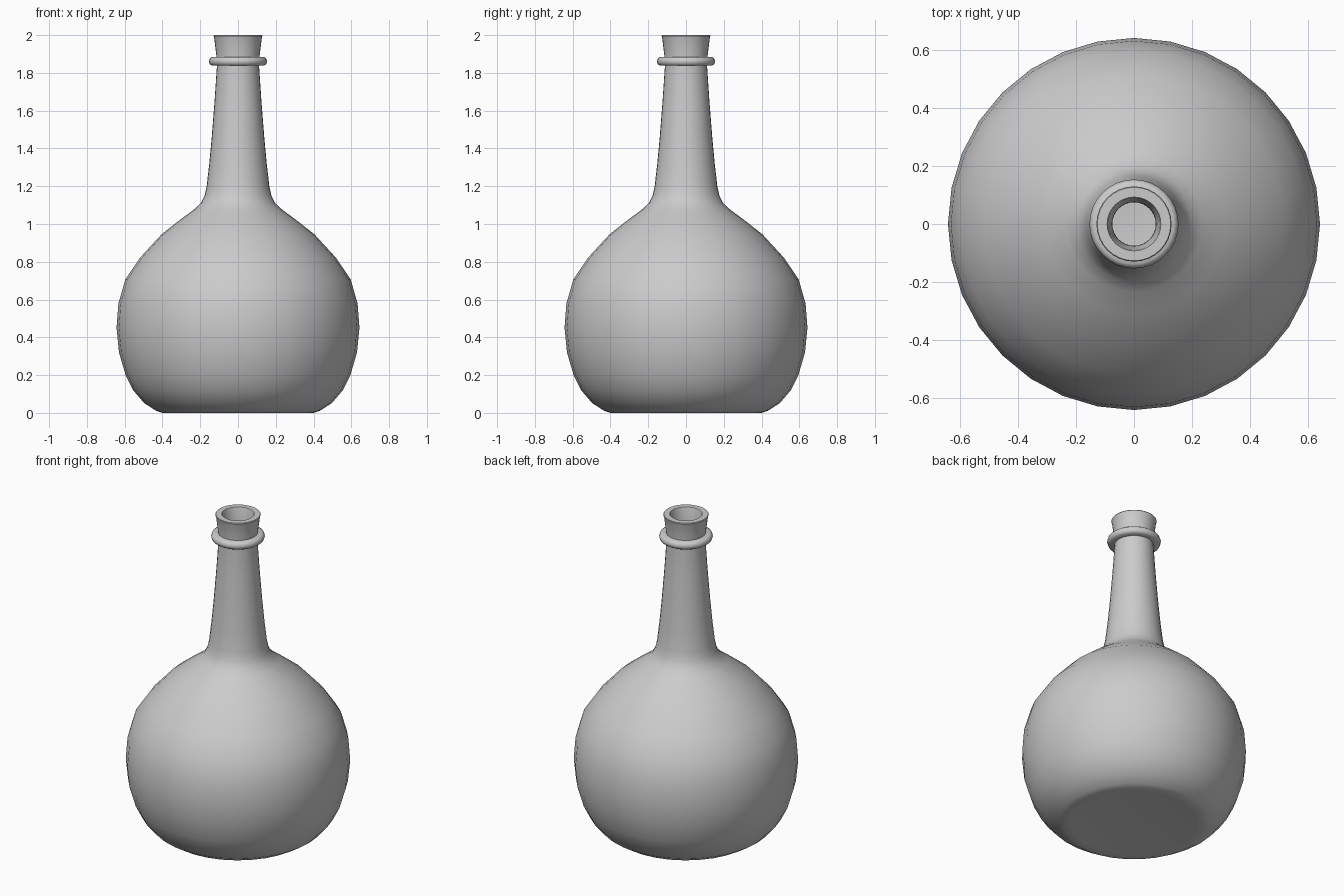
import bpy, bmesh, math

SEGMENTS = 32


def lathe(name, profile, closed=False):
    """Spin an (r, z) profile around z; points with r = 0 become poles."""
    bm = bmesh.new()
    verts = [bm.verts.new((r, 0, z)) for r, z in profile]
    pairs = list(zip(verts, verts[1:]))
    if closed:
        pairs.append((verts[-1], verts[0]))
    edges = [bm.edges.new(p) for p in pairs]
    bmesh.ops.spin(bm, geom=verts + edges, cent=(0, 0, 0), axis=(0, 0, 1),
                   angle=math.tau, steps=SEGMENTS)
    bmesh.ops.remove_doubles(bm, verts=bm.verts, dist=0.0005)
    bmesh.ops.recalc_face_normals(bm, faces=bm.faces)
    mesh = bpy.data.meshes.new(name)
    bm.to_mesh(mesh)
    bm.free()
    obj = bpy.data.objects.new(name, mesh)
    bpy.context.collection.objects.link(obj)
    bpy.ops.object.select_all(action='DESELECT')
    obj.select_set(True)
    bpy.context.view_layer.objects.active = obj
    bpy.ops.object.shade_smooth_by_angle(angle=math.radians(40))
    return obj


# Hollow bottle: outer wall going up, rim, then inner wall going down
outer = [(0, 0.008), (0.36, 0.004), (0.40, 0.0), (0.435, 0.012), (0.497, 0.052),
         (0.555, 0.12), (0.595, 0.2), (0.63, 0.32), (0.643, 0.45), (0.633, 0.58),
         (0.597, 0.705), (0.52, 0.82), (0.405, 0.945), (0.31, 1.02),
         (0.235, 1.075), (0.197, 1.11), (0.177, 1.15), (0.166, 1.2),
         (0.152, 1.32), (0.139, 1.46), (0.124, 1.65), (0.112, 1.83),
         (0.113, 1.88), (0.126, 1.985), (0.13, 1.996), (0.127, 2.0)]
inner = [(0.093, 2.0), (0.09, 1.99), (0.076, 1.88), (0.075, 1.83),
         (0.085, 1.65), (0.10, 1.46), (0.126, 1.2), (0.14, 1.12),
         (0.17, 1.07), (0.29, 0.985), (0.38, 0.91), (0.49, 0.795),
         (0.56, 0.69), (0.593, 0.58), (0.603, 0.45), (0.59, 0.32),
         (0.555, 0.21), (0.47, 0.085), (0.40, 0.045), (0, 0.045)]
lathe("bottle", outer + inner)

# Rounded collar around the neck below the mouth
collar = [(0.10, 1.838), (0.138, 1.838), (0.149, 1.846), (0.154, 1.861),
          (0.149, 1.876), (0.138, 1.884), (0.10, 1.884)]
lathe("neck_collar", collar, closed=True)
